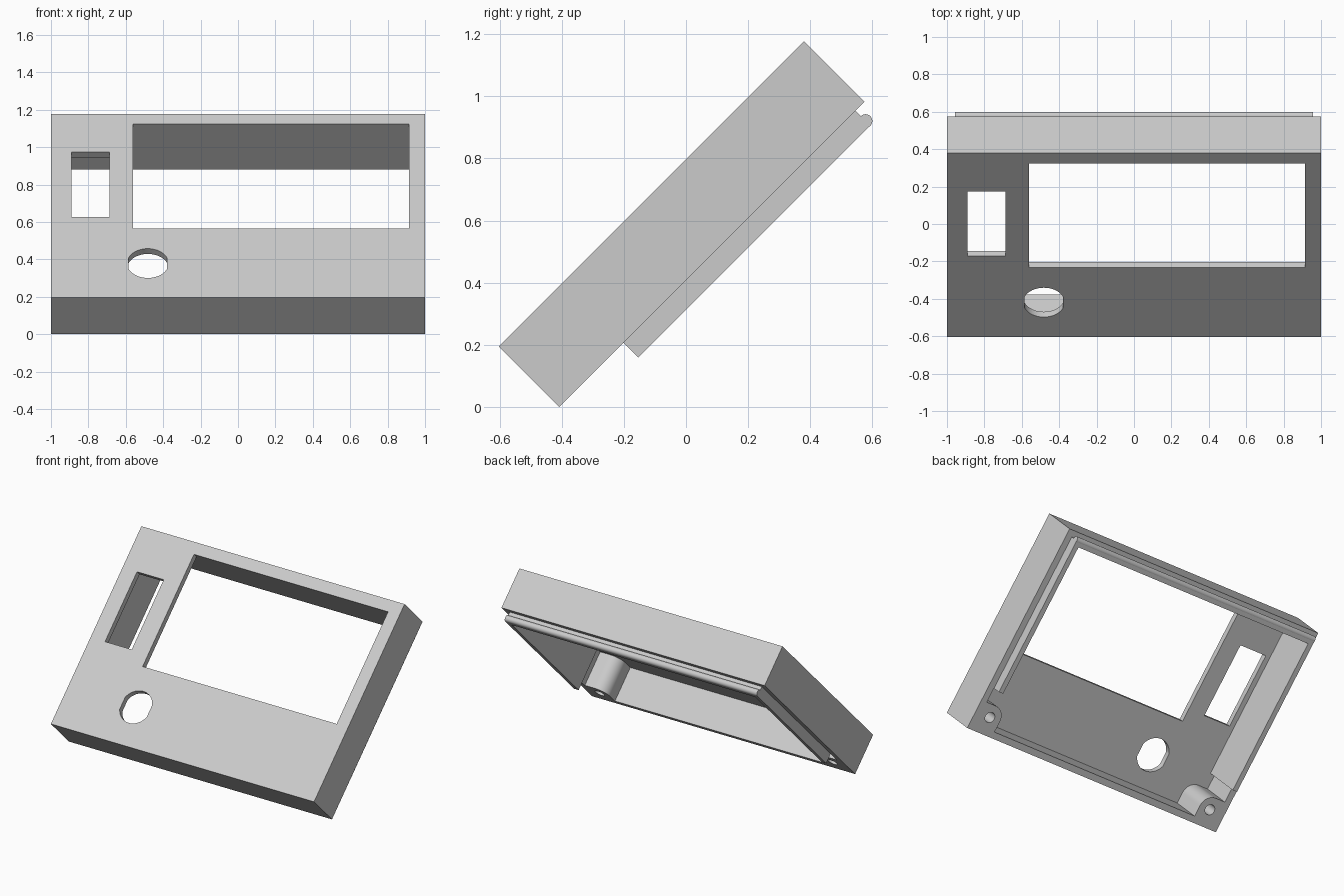
import bpy, bmesh, math
from mathutils import Matrix

old = bpy.data.objects.get("Cube")
if old:
    bpy.data.objects.remove(old, do_unlink=True)

grey = bpy.data.materials.new("light_grey_plastic")
grey.use_nodes = True
colour = (0.6, 0.6, 0.6, 1)
grey.diffuse_color = colour
grey.node_tree.nodes["Principled BSDF"].inputs["Base Color"].default_value = colour

# Tilted frame: x across, y up the slope, z out of the front panel
TILT = Matrix.Translation((0, -0.603, 0.195)) @ Matrix.Rotation(math.radians(45), 4, "X")
LENGTH, DEPTH, PANEL, WALL = 1.39, 0.276, 0.04, 0.042
LIP_DEPTH = 0.343
INNER = 1 - WALL


def prism(name, profile, low, high):
    """Extrude an outline in the panel plane between two depths."""
    bm = bmesh.new()
    face = bm.faces.new([bm.verts.new((x, y, low)) for x, y in profile])
    grown = bmesh.ops.extrude_face_region(bm, geom=[face])["geom"]
    top = [v for v in grown if isinstance(v, bmesh.types.BMVert)]
    bmesh.ops.translate(bm, verts=top, vec=(0, 0, high - low))
    bmesh.ops.recalc_face_normals(bm, faces=bm.faces)
    mesh = bpy.data.meshes.new(name)
    bm.to_mesh(mesh)
    bm.free()
    mesh.materials.append(grey)
    obj = bpy.data.objects.new(name, mesh)
    bpy.context.collection.objects.link(obj)
    obj.matrix_world = TILT
    return obj


def rect(x0, x1, y0, y1):
    return [(x0, y0), (x1, y0), (x1, y1), (x0, y1)]


def arc(cx, cy, r, start, end, steps):
    angles = [math.radians(start + (end - start) * i / steps) for i in range(steps + 1)]
    return [(cx + r * math.cos(a), cy + r * math.sin(a)) for a in angles]


def select(obj):
    bpy.ops.object.select_all(action="DESELECT")
    obj.select_set(True)
    bpy.context.view_layer.objects.active = obj


def cut(obj, profile, low, high):
    cutter = prism("cutter", profile, low, high)
    mod = obj.modifiers.new("cut", "BOOLEAN")
    mod.operation, mod.solver, mod.object = "DIFFERENCE", "EXACT", cutter
    bpy.context.view_layer.update()
    select(obj)
    bpy.ops.object.modifier_apply(modifier=mod.name)
    bpy.data.objects.remove(cutter, do_unlink=True)


def smooth(obj):
    select(obj)
    bpy.ops.object.shade_smooth_by_angle(angle=math.radians(30))


# Hollow case with an open back
case = prism("case", rect(-1, 1, 0, LENGTH), -DEPTH, 0)
cut(case, rect(-INNER, INNER, WALL, LENGTH - WALL), -1, -PANEL)

# Panel openings: display window, side slot, flat-sided round hole
cut(case, rect(-0.562, 0.913, 0.524, 1.312), -0.1, 0.1)
cut(case, rect(-0.89, -0.687, 0.609, 1.1), -0.1, 0.1)
flat = math.degrees(math.acos(0.1025 / 0.111))
hole = (arc(-0.482, 0.26, 0.111, flat, 180 - flat, 20)
        + arc(-0.482, 0.26, 0.111, 180 + flat, 360 - flat, 20))
cut(case, hole, -0.1, 0.1)
smooth(case)

# U-shaped inner lip standing proud of the back
start, top, thick = 0.292, LENGTH - WALL, 0.034
lip_profile = [(-INNER, start), (-INNER, top), (INNER, top), (INNER, start),
               (INNER - thick, start), (INNER - thick, top - thick),
               (thick - INNER, top - thick), (thick - INNER, start)]
prism("inner_lip", lip_profile, -LIP_DEPTH, -PANEL)

# Rounded snap bead along the top of the lip
bm = bmesh.new()
bmesh.ops.create_cone(bm, cap_ends=True, segments=24, radius1=0.022, radius2=0.022,
                      depth=2 * INNER, matrix=Matrix.Rotation(math.pi / 2, 4, "Y"))
mesh = bpy.data.meshes.new("snap_bead")
bm.to_mesh(mesh)
bm.free()
mesh.materials.append(grey)
bead = bpy.data.objects.new("snap_bead", mesh)
bpy.context.collection.objects.link(bead)
bead.matrix_world = TILT @ Matrix.Translation((0, top, 0.021 - LIP_DEPTH))
smooth(bead)

# Screw posts in the two lower corners
for side, label in ((1, "left"), (-1, "right")):
    cx, cy, r = 0.885, 0.115, 0.08
    outline = ([(INNER, WALL), (INNER, cy + r)]
               + arc(cx, cy, r, 90, 180, 12) + [(cx - r, WALL)])
    post = prism(label + "_screw_post", [(side * x, y) for x, y in outline], -DEPTH, -PANEL)
    cut(post, arc(side * cx, cy, 0.034, 0, 345, 23), -1, -0.08)
    smooth(post)
